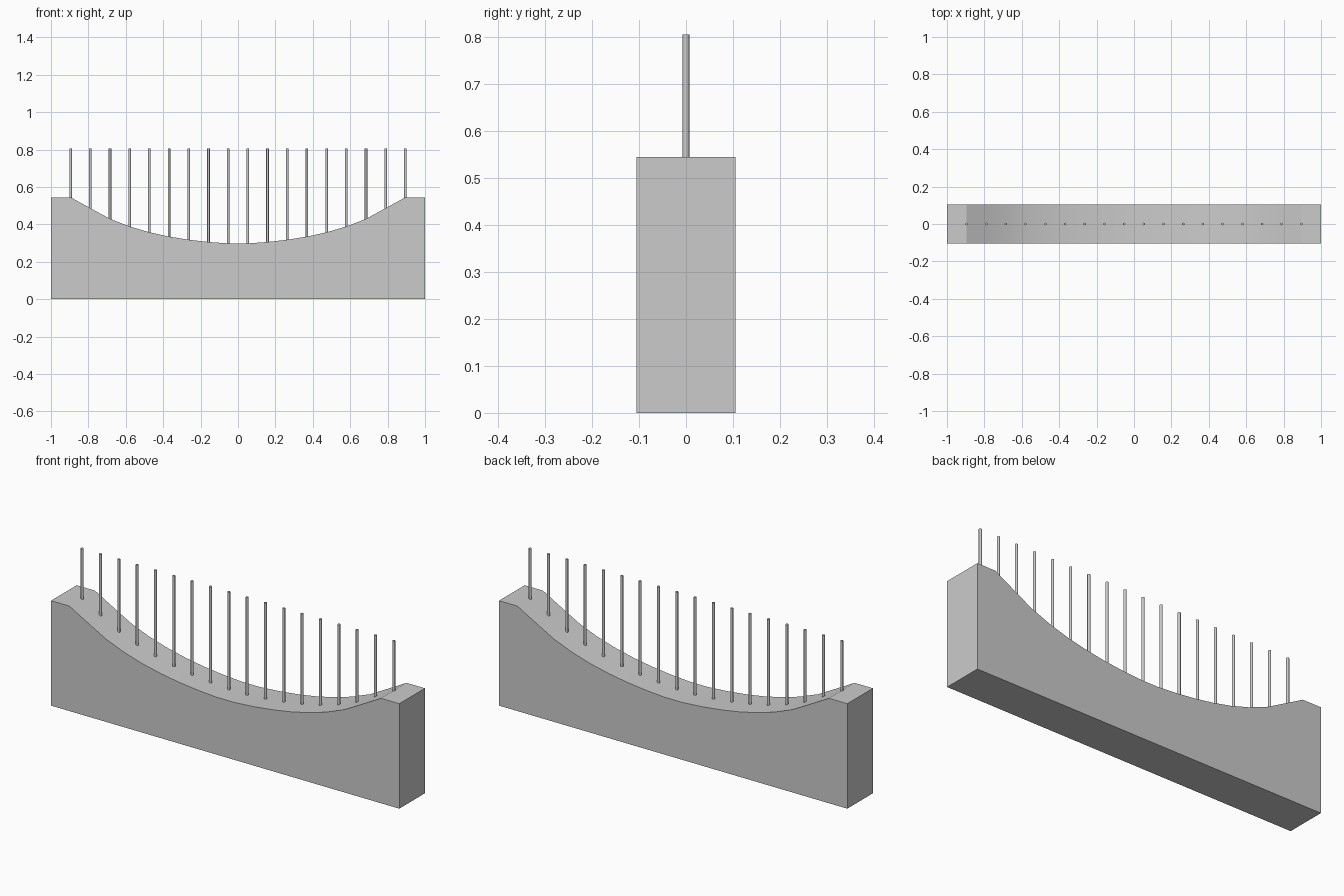
import bpy, bmesh

if "Cube" in bpy.data.objects:
    bpy.data.objects.remove(bpy.data.objects["Cube"])

HALF_DEPTH = 0.105
ROD_R, ROD_TOP, ROD_COUNT, ROD_SPAN = 0.007, 0.805, 18, 0.895

# Right half of the sagging top edge (x, z), from the middle outwards
half = [(0.05, 0.298), (0.16, 0.306), (0.265, 0.318), (0.37, 0.335), (0.475, 0.358),
        (0.58, 0.389), (0.685, 0.43), (0.79, 0.487), (0.895, 0.545), (1.0, 0.545)]
top = [(-x, z) for x, z in reversed(half)] + half


def surface_z(x):
    for (x0, z0), (x1, z1) in zip(top, top[1:]):
        if x0 <= x <= x1:
            return z0 + (z1 - z0) * (x - x0) / (x1 - x0)
    return top[-1][1]


def add_object(name, bm):
    bmesh.ops.recalc_face_normals(bm, faces=bm.faces)
    mesh = bpy.data.meshes.new(name)
    bm.to_mesh(mesh)
    bm.free()
    obj = bpy.data.objects.new(name, mesh)
    bpy.context.collection.objects.link(obj)
    return obj


# Solid base: side profile extruded through the depth
bm = bmesh.new()
outline = [(-1, 0)] + top + [(1, 0)]
face = bm.faces.new([bm.verts.new((x, -HALF_DEPTH, z)) for x, z in outline])
ext = bmesh.ops.extrude_face_region(bm, geom=[face])
moved = [v for v in ext["geom"] if isinstance(v, bmesh.types.BMVert)]
bmesh.ops.translate(bm, verts=moved, vec=(0, 2 * HALF_DEPTH, 0))
base = add_object("curved_base", bm)

# Smooth the hollow, keep the outer edges sharp
bpy.context.view_layer.objects.active = base
base.select_set(True)
bpy.ops.object.shade_smooth_by_angle(angle=0.35)
base.select_set(False)

# Row of thin upright rods standing on the hollow
for i in range(ROD_COUNT):
    x = -ROD_SPAN + 2 * ROD_SPAN * i / (ROD_COUNT - 1)
    bottom = surface_z(x) - 0.004
    bm = bmesh.new()
    bmesh.ops.create_cone(bm, cap_ends=True, segments=12, radius1=ROD_R,
                          radius2=ROD_R, depth=ROD_TOP - bottom)
    bmesh.ops.translate(bm, verts=bm.verts, vec=(x, 0, (ROD_TOP + bottom) / 2))
    rod = add_object(f"rod_{i + 1:02d}", bm)
    bpy.context.view_layer.objects.active = rod
    rod.select_set(True)
    bpy.ops.object.shade_smooth_by_angle(angle=0.7)
    rod.select_set(False)
